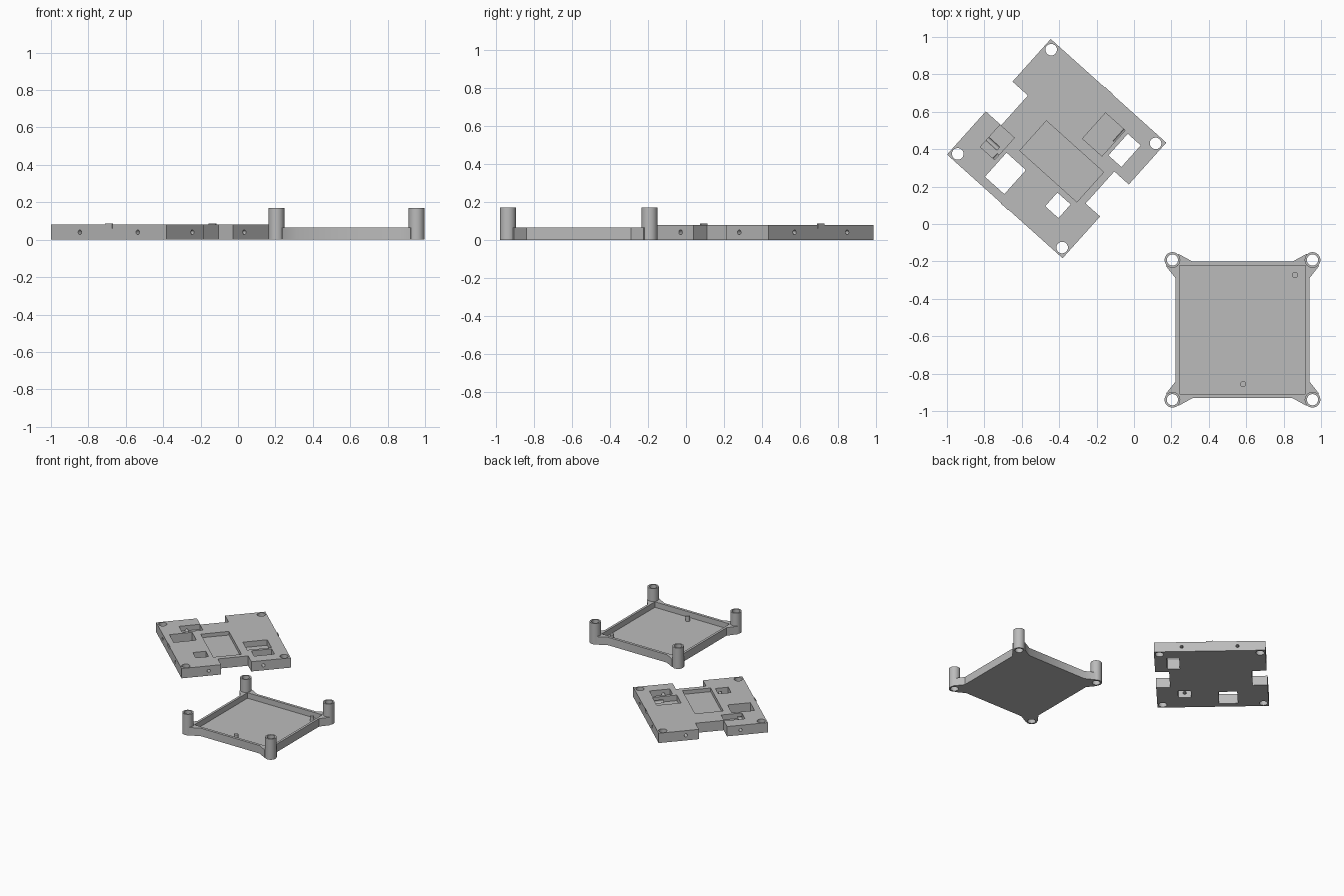
import bpy, bmesh, math
from mathutils import Matrix, Vector

if "Cube" in bpy.data.objects:
    bpy.data.objects.remove(bpy.data.objects["Cube"])

grey = bpy.data.materials.new("plain_grey")
grey.diffuse_color = (0.5, 0.5, 0.5, 1)
grey.use_nodes = True
grey.node_tree.nodes["Principled BSDF"].inputs["Base Color"].default_value = grey.diffuse_color


def add(name, bm):
    bmesh.ops.recalc_face_normals(bm, faces=bm.faces)
    me = bpy.data.meshes.new(name)
    bm.to_mesh(me)
    bm.free()
    me.materials.append(grey)
    ob = bpy.data.objects.new(name, me)
    bpy.context.collection.objects.link(ob)
    return ob


def box(name, x0, x1, y0, y1, z0, z1):
    bm = bmesh.new()
    bmesh.ops.create_cube(bm, size=1)
    for v in bm.verts:
        v.co = Vector(((x0 + x1) / 2 + v.co.x * (x1 - x0),
                       (y0 + y1) / 2 + v.co.y * (y1 - y0),
                       (z0 + z1) / 2 + v.co.z * (z1 - z0)))
    return add(name, bm)


def cylinder(name, a, b, r, n=32):
    a, b = Vector(a), Vector(b)
    d = b - a
    bm = bmesh.new()
    rot = d.to_track_quat('Z', 'Y').to_matrix().to_4x4()
    bmesh.ops.create_cone(bm, cap_ends=True, segments=n, radius1=r, radius2=r,
                          depth=d.length, matrix=Matrix.Translation((a + b) / 2) @ rot)
    return add(name, bm)


def combine(target, other, op='DIFFERENCE'):
    m = target.modifiers.new("bool", 'BOOLEAN')
    m.operation, m.solver, m.object = op, 'EXACT', other
    bpy.context.view_layer.objects.active = target
    bpy.ops.object.modifier_apply(modifier=m.name)
    bpy.data.objects.remove(other)


def finish(ob, loc, angle=0):
    bpy.ops.object.select_all(action='DESELECT')
    ob.select_set(True)
    bpy.context.view_layer.objects.active = ob
    bpy.ops.object.shade_smooth_by_angle(angle=math.radians(30))
    ob.location = loc
    ob.rotation_euler.z = angle


CORNERS = [(sx, sy) for sx in (-1, 1) for sy in (-1, 1)]
H, T = 0.415, 0.08  # plate half side and thickness

# Cover plate
plate = box("cover_plate", -H, H, -H, H, 0, T)
cuts = [
    (0.311, 0.5, -0.115, 0.115, -0.1, 0.2),       # edge notches
    (-0.5, -0.304, -0.105, 0.109, -0.1, 0.2),
    (-0.185, -0.046, -0.368, -0.195, -0.1, 0.2),  # through windows
    (0.16, 0.255, -0.27, -0.172, -0.1, 0.2),
    (0.23, 0.323, 0.158, 0.313, -0.1, 0.2),
    (-0.14, 0.271, -0.14, 0.074, 0.05, 0.2),      # pockets
    (0.067, 0.207, 0.132, 0.317, 0.035, 0.2),
    (-0.31, -0.207, -0.266, -0.108, 0.038, 0.2),
]
for c in cuts:
    combine(plate, box("cutter", *c))
for sx, sy in CORNERS:  # corner holes
    x, y = sx * 0.375, sy * 0.374
    combine(plate, cylinder("cutter", (x, y, -0.1), (x, y, 0.2), 0.031))
for s, t in CORNERS:    # side bores, two on each edge
    p, z = 0.208 * t, 0.04
    combine(plate, cylinder("cutter", (s * 0.5, p, z), (s * 0.232, p, z), 0.0125, 16))
    combine(plate, cylinder("cutter", (p, s * 0.5, z), (p, s * 0.232, z), 0.0125, 16))
finish(plate, (-0.4135, 0.403, 0), math.radians(-41.9))

# Small raised tabs at the middle of two plate edges
for i, s in enumerate((-1, 1)):
    tab = box("edge_tab_%d" % (i + 1), -0.026, 0.026,
              s * H - 0.003, s * H + 0.003, 0.06, 0.086)
    tab.location, tab.rotation_euler.z = plate.location, plate.rotation_euler.z

# Tray body: rectangle with angled gussets reaching the corner posts
quarter = [(0.357, 0.275), (0.41, 0.342), (0.3745, 0.3745), (0.342, 0.406), (0.267, 0.365)]
outline = []
for sx, sy in ((1, 1), (-1, 1), (-1, -1), (1, -1)):
    pts = [(sx * x, sy * y) for x, y in quarter]
    outline += pts if sx * sy > 0 else pts[::-1]
bm = bmesh.new()
base = bm.faces.new([bm.verts.new((x, y, 0)) for x, y in outline])
up = bmesh.ops.extrude_face_region(bm, geom=[base])
bmesh.ops.translate(bm, vec=(0, 0, 0.065),
                    verts=[v for v in up["geom"] if isinstance(v, bmesh.types.BMVert)])
tray = add("tray", bm)
combine(tray, box("cutter", -0.338, 0.338, -0.343, 0.343, 0.02, 0.2))

# Hollow corner posts
for sx, sy in CORNERS:
    x, y = sx * 0.3745, sy * 0.3735
    combine(tray, cylinder("post", (x, y, 0), (x, y, 0.17), 0.042), 'UNION')
for sx, sy in CORNERS:
    x, y = sx * 0.3745, sy * 0.3735
    combine(tray, cylinder("cutter", (x, y, -0.1), (x, y, 0.3), 0.03))
finish(tray, (0.58, -0.566, 0))

# Locating pins standing on the tray floor
for i, (x, y) in enumerate(((0.861, -0.273), (0.583, -0.856))):
    pin = cylinder("locating_pin_%d" % (i + 1), (0, 0, 0.015), (0, 0, 0.06), 0.016, 16)
    finish(pin, (x, y, 0))
